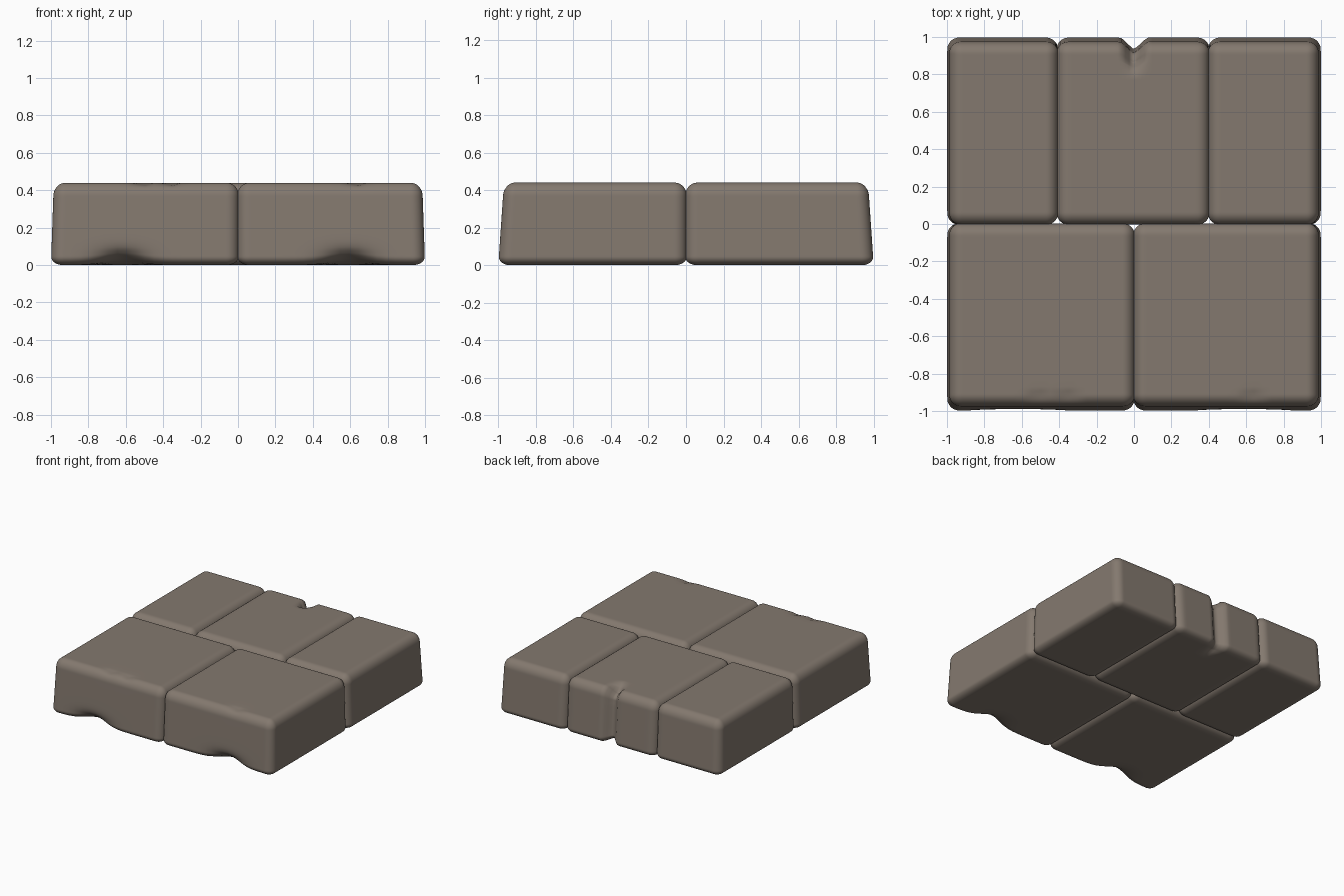
import bpy, bmesh, math
from mathutils import Vector

if "Cube" in bpy.data.objects:
    bpy.data.objects.remove(bpy.data.objects["Cube"])

H = 0.44
stone = bpy.data.materials.new("warm_grey_stone")
stone.diffuse_color = (0.23, 0.191, 0.158, 1)
stone.use_nodes = True
stone.node_tree.nodes["Principled BSDF"].inputs["Base Color"].default_value = stone.diffuse_color


def clamp(v, a=0.0, b=1.0):
    return max(a, min(b, v))


def rounded(p, lo, hi):
    # pull a box point onto a rounded box: broad worn top edge, tight bottom edge
    r = Vector((0.065, 0.065, 0.07 if p.z > H / 2 else 0.045))
    q = Vector([clamp(p[i], lo[i] + r[i], hi[i] - r[i]) for i in range(3)])
    d = Vector([(p[i] - q[i]) / r[i] for i in range(3)])
    if d.length > 1:
        d.normalize()
    return q + Vector([d[i] * r[i] for i in range(3)])


def spaced(t, a, b):
    # bunch the grid lines up near the edges
    e = 0.11 if b - a > 0.5 else 0.09
    if t < 0.3:
        return a + e * t / 0.3
    if t > 0.7:
        return b - e * (1 - t) / 0.3
    return a + e + (b - a - 2 * e) * (t - 0.3) / 0.4


def block(name, x0, x1, y0, y1, dents=(), notch=False):
    lo, hi = Vector((x0, y0, 0)), Vector((x1, y1, H))
    bm = bmesh.new()
    bmesh.ops.create_cube(bm, size=1)
    bmesh.ops.subdivide_edges(bm, edges=bm.edges[:], cuts=39, use_grid_fill=True)
    for v in bm.verts:
        p = Vector([spaced(v.co[i] + 0.5, lo[i], hi[i]) for i in range(3)])
        if notch:   # keep grid even along x so the notch has detail
            p.x = x0 + (v.co.x + 0.5) * (x1 - x0)
        p = rounded(p, lo, hi)
        # outer walls lean in slightly towards the top
        p.x -= 0.015 * p.z / H * p.x ** 3
        p.y -= 0.03 * p.z / H * p.y ** 3
        # worn chips: centre, radii, push
        for c, rad, push in dents:
            k = sum(((p[i] - c[i]) / rad[i]) ** 2 for i in range(3))
            p += Vector(push) * math.exp(-k)
        # groove in the back of the middle stone
        if notch:
            s = clamp(1 - abs(p.x) / 0.07)
            top = clamp((p.z - 0.3) / 0.14)
            p.z -= 0.07 * s * top * clamp((p.y - 0.84) / 0.07)
            low = clamp(1 - p.z / 0.1)
            p.z += 0.03 * s * low * clamp((p.y - 0.84) / 0.1)
            p.y -= 0.065 * s * clamp((p.y - 0.75) / 0.2)
        v.co = p
    me = bpy.data.meshes.new(name)
    bm.to_mesh(me)
    bm.free()
    me.materials.append(stone)
    for f in me.polygons:
        f.use_smooth = True
    ob = bpy.data.objects.new(name, me)
    bpy.context.collection.objects.link(ob)


def low_chip(x):
    # hollow worn out of the front bottom edge
    return ((x, -1, 0), (0.13, 0.12, 0.07), (0, 0.06, 0.03))


def top_chip(x):
    # small nick on the front top edge
    return ((x, -0.92, 0.43), (0.035, 0.03, 0.05), (0, 0.006, -0.015))


# front pair of square stones
block("front_left_stone", -1, 0.004, -1, 0.004,
      [low_chip(-0.62), top_chip(-0.51), top_chip(-0.36)])
block("front_right_stone", -0.004, 1, -1, 0.004,
      [low_chip(0.59), top_chip(0.63)])
# back row of three stones, the middle one notched
block("back_left_stone", -1, -0.406, -0.004, 1)
block("back_middle_stone", -0.414, 0.404, -0.004, 1, notch=True)
block("back_right_stone", 0.396, 1, -0.004, 1)
